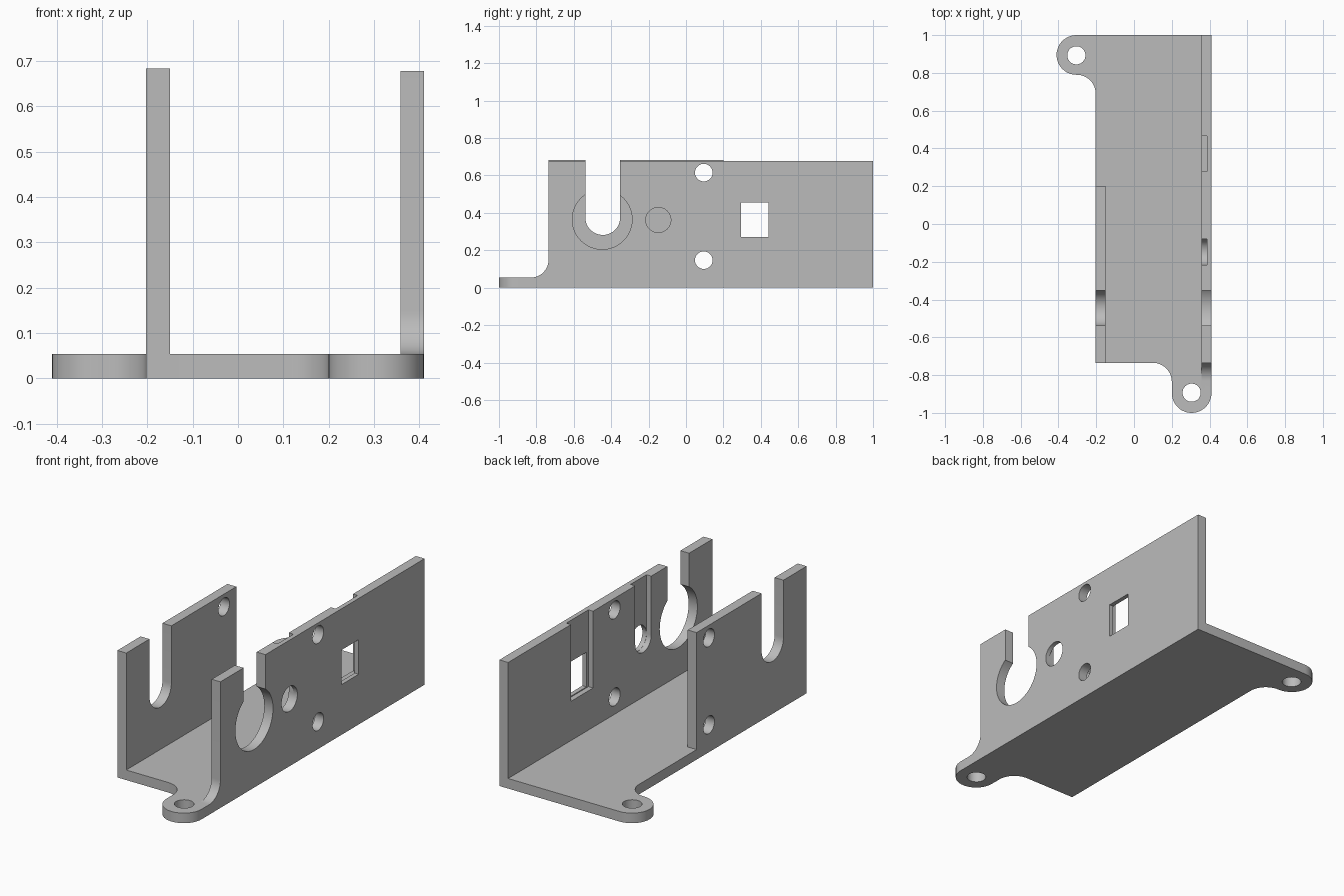
import bpy, bmesh
from math import sin, cos, radians
from mathutils import Vector

cube = bpy.data.objects.get("Cube")
if cube:
    bpy.data.objects.remove(cube)

grey = bpy.data.materials.new("plain grey")
grey.use_nodes = True
grey.diffuse_color = (0.5, 0.5, 0.5, 1)
grey.node_tree.nodes["Principled BSDF"].inputs["Base Color"].default_value = (0.5, 0.5, 0.5, 1)


def arc(cx, cy, r, start, end, n=16):
    angles = [radians(start + (end - start) * i / n) for i in range(n + 1)]
    return [(cx + r * cos(a), cy + r * sin(a)) for a in angles]


def circle(cx, cy, r):
    return arc(cx, cy, r, 0, 360, 48)[:-1]


def rect(a0, b0, a1, b1):
    return [(a0, b0), (a1, b0), (a1, b1), (a0, b1)]


def u_slot(cy, cz, r, top=0.8):
    return [(cy + r, top), (cy - r, top)] + arc(cy, cz, r, 180, 360, 24)


def prism(name, outline, axis, lo, hi):
    """Extrude an outline: (x, y) along z, or (y, z) along x."""
    bm = bmesh.new()
    place = (lambda p: (p[0], p[1], lo)) if axis == "z" else (lambda p: (lo, p[0], p[1]))
    face = bm.faces.new([bm.verts.new(place(p)) for p in outline])
    move = Vector((0, 0, hi - lo)) if axis == "z" else Vector((hi - lo, 0, 0))
    out = bmesh.ops.extrude_face_region(bm, geom=[face])["geom"]
    bmesh.ops.translate(bm, vec=move, verts=[v for v in out if isinstance(v, bmesh.types.BMVert)])
    bmesh.ops.recalc_face_normals(bm, faces=bm.faces)
    mesh = bpy.data.meshes.new(name)
    bm.to_mesh(mesh)
    bm.free()
    mesh.materials.append(grey)
    obj = bpy.data.objects.new(name, mesh)
    bpy.context.collection.objects.link(obj)
    return obj


def combine(target, other, operation):
    mod = target.modifiers.new("combine", "BOOLEAN")
    mod.operation, mod.object, mod.solver = operation, other, "EXACT"
    bpy.context.view_layer.objects.active = target
    bpy.ops.object.modifier_apply(modifier=mod.name)
    bpy.data.objects.remove(other)


def cut(target, outline, axis, lo, hi):
    combine(target, prism("cutter", outline, axis, lo, hi), "DIFFERENCE")


base_top, front = 0.054, -0.735

# Base plate with a screw ear at the front and at the back
outline = [(0.41, 1)] + arc(-0.305, 0.895, 0.105, 90, 270, 24)
outline += arc(-0.303, 0.69, 0.1, 90, 0)
outline += [(-0.203, front)] + arc(0.1, front - 0.1, 0.1, 90, 0)
outline += arc(0.305, -0.895, 0.105, 180, 360, 24)
bracket = prism("bracket", outline, "z", 0, base_top)
for side in (-1, 1):
    cut(bracket, circle(side * 0.305, -side * 0.893, 0.048), "z", -0.1, 0.1)

# Short wall on the right side with a U slot
right_wall = prism("right_wall", rect(front, 0, 0.2, 0.683), "x", -0.203, -0.15)
cut(right_wall, u_slot(-0.445, 0.375, 0.093), "x", -0.3, 0)

# Long wall on the left side, flaring down into the front ear
profile = [(1, 0), (1, 0.678), (front, 0.678)]
profile += arc(front - 0.095, base_top + 0.095, 0.095, 0, -90) + [(front - 0.095, 0)]
left_wall = prism("left_wall", profile, "x", 0.358, 0.41)
cut(left_wall, circle(-0.448, 0.365, 0.16), "x", 0.3, 0.5)
cut(left_wall, rect(-0.538, 0.365, -0.352, 0.8), "x", 0.3, 0.5)

# Inner pockets open at the top, with the openings behind them
cut(left_wall, u_slot(-0.148, 0.362, 0.068), "x", 0.3, 0.386)
cut(left_wall, circle(-0.148, 0.362, 0.067), "x", 0.3, 0.5)
cut(left_wall, rect(0.278, 0.265, 0.465, 0.8), "x", 0.3, 0.386)
cut(left_wall, rect(0.294, 0.27, 0.44, 0.456), "x", 0.3, 0.5)

# Matching screw holes through both walls
for wall in (left_wall, right_wall):
    for z in (0.147, 0.615):
        cut(wall, circle(0.095, z, 0.047), "x", -0.5, 0.5)

# Join into one solid and shade
combine(bracket, left_wall, "UNION")
combine(bracket, right_wall, "UNION")
bpy.ops.object.select_all(action="DESELECT")
bracket.select_set(True)
bpy.context.view_layer.objects.active = bracket
bpy.ops.object.shade_smooth_by_angle(angle=radians(30))
